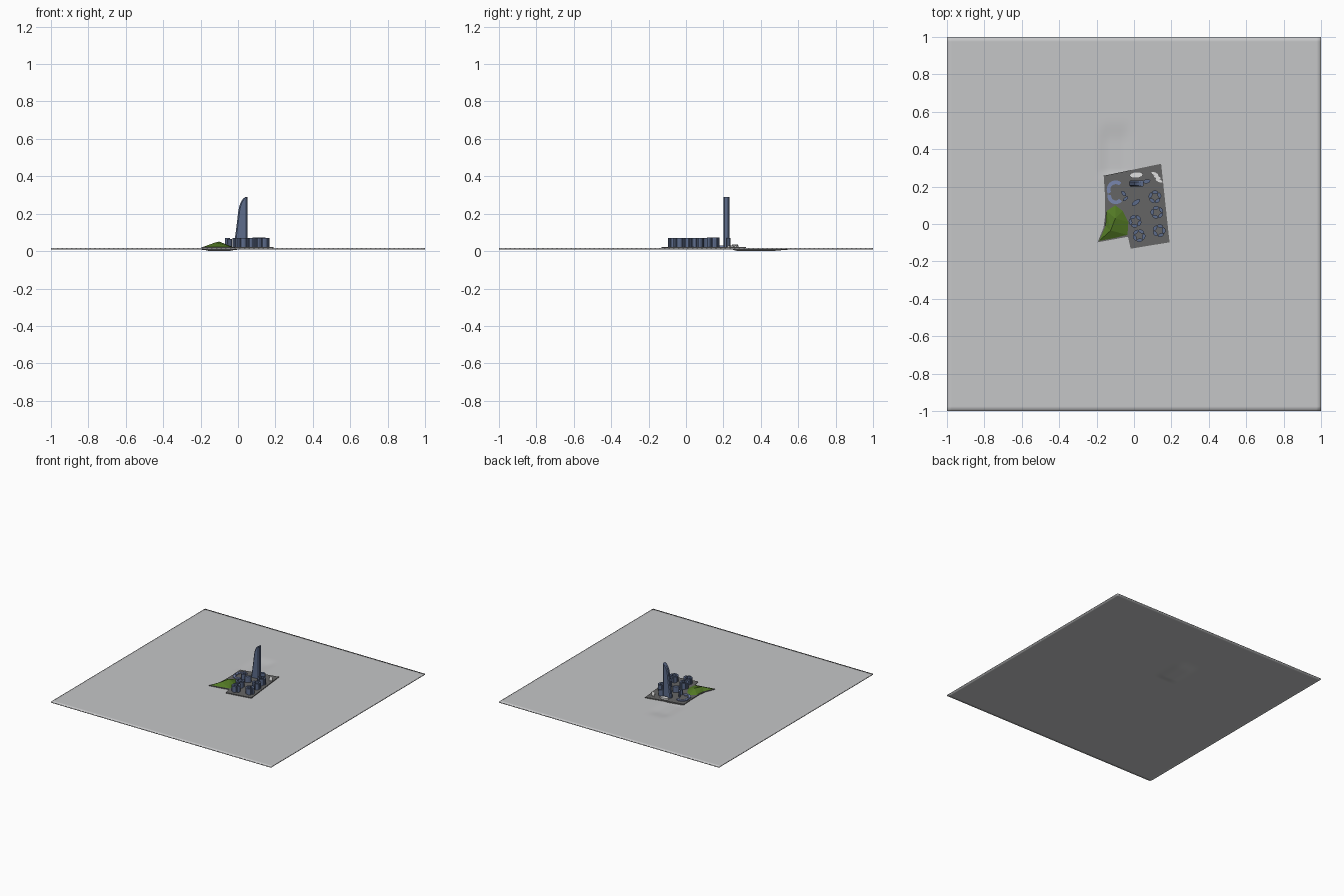
import bpy, bmesh, math
from mathutils import Vector

if "Cube" in bpy.data.objects:
    bpy.data.objects.remove(bpy.data.objects["Cube"])


def material(name, rgb):
    m = bpy.data.materials.new(name)
    m.diffuse_color = (*rgb, 1)
    m.use_nodes = True
    m.node_tree.nodes["Principled BSDF"].inputs["Base Color"].default_value = m.diffuse_color
    return m


GREY = material("pale grey ground", (0.56, 0.565, 0.575))
PAVING = material("dark grey paving", (0.13, 0.13, 0.13))
GREEN = material("grass green", (0.085, 0.19, 0.018))
BLUE = material("blue grey building", (0.11, 0.15, 0.26))
LILAC = material("lilac blue low roof", (0.19, 0.24, 0.42))
WHITE = material("white pavilion", (0.75, 0.75, 0.75))


def finish(bm, name, *mats):
    bmesh.ops.recalc_face_normals(bm, faces=bm.faces)
    mesh = bpy.data.meshes.new(name)
    bm.to_mesh(mesh)
    bm.free()
    for m in mats:
        mesh.materials.append(m)
    ob = bpy.data.objects.new(name, mesh)
    bpy.context.collection.objects.link(ob)
    return ob


def loft(bm, rings):
    """Skin a stack of closed rings and cap both ends."""
    vs = [[bm.verts.new(p) for p in ring] for ring in rings]
    n = len(vs[0])
    for a, b in zip(vs, vs[1:]):
        for i in range(n):
            bm.faces.new((a[i], a[(i + 1) % n], b[(i + 1) % n], b[i]))
    bm.faces.new(vs[0][::-1])
    return bm.faces.new(vs[-1])


def prism(bm, outline, z0, z1):
    return loft(bm, [[(x, y, z) for x, y in outline] for z in (z0, z1)])


def oval(cx, cy, a, b, deg=0, n=12):
    r = math.radians(deg)
    pts = []
    for i in range(n):
        t = 2 * math.pi * i / n
        u, v = a * math.cos(t), b * math.sin(t)
        pts.append((cx + u * math.cos(r) - v * math.sin(r),
                    cy + u * math.sin(r) + v * math.cos(r)))
    return pts


# ground sheet with a shallow sunken basin behind the site
def smooth(t):
    t = max(0, min(1, t))
    return t * t * (3 - 2 * t)


bm = bmesh.new()
N = 80
bmesh.ops.create_grid(bm, x_segments=N, y_segments=N, size=1)
for v in bm.verts:
    x, y = v.co.x, v.co.y
    dx = smooth((0.09 - abs(x + 0.10)) / 0.04)
    dy = smooth((y - 0.25) / 0.03) * smooth((0.56 - y) / 0.12)
    v.co.z = 0.016 - 0.008 * dx * dy
ground = finish(bm, "ground_sheet", GREY)
for p in ground.data.polygons:
    p.use_smooth = True
s = ground.modifiers.new("thickness", "SOLIDIFY")
s.thickness = 0.008
s.offset = -1

# site: paved rim with lawn inset
SITE = [(-0.162, 0.258), (-0.155, 0.15), (-0.155, 0.04), (-0.163, -0.02),
        (-0.195, -0.098), (-0.032, -0.068), (-0.018, -0.132),
        (0.19, -0.098), (0.145, 0.322)]
bm = bmesh.new()
top = prism(bm, SITE, 0.012, 0.022)
bmesh.ops.inset_region(bm, faces=[top], thickness=0.011, depth=0.0015)
for f in bm.faces:
    f.material_index = int(f.calc_center_median().z > 0.023)
finish(bm, "site_lawn", PAVING, GREEN)

# faceted grass hill on the west side
bm = bmesh.new()
rim = [bm.verts.new((x, y, 0.0225)) for x, y in
       [(-0.186, -0.09), (-0.11, -0.076), (-0.035, -0.058), (-0.03, 0.01),
        (-0.06, 0.07), (-0.10, 0.10), (-0.147, 0.07), (-0.152, -0.01)]]
crest = [bm.verts.new(p) for p in ((-0.125, -0.035, 0.045), (-0.10, 0.03, 0.051))]
for i in range(8):
    j = (i + 1) % 8
    a = crest[0] if i in (0, 1, 6, 7) else crest[1]
    bm.faces.new((rim[i], rim[j], a))
bm.faces.new((rim[2], crest[1], crest[0]))
bm.faces.new((rim[6], crest[0], crest[1]))
bm.faces.new(rim[::-1])
finish(bm, "grass_hill", GREEN)

# five courtyard blocks, each a ring of five rounded slabs
BLOCKS = [(0.112, 0.145, 0.073), (0.123, 0.062, 0.070), (0.006, 0.015, 0.070),
          (0.027, -0.062, 0.070), (0.134, -0.036, 0.070)]
for k, (cx, cy, h) in enumerate(BLOCKS):
    bm = bmesh.new()
    for i in range(5):
        a = 2 * math.pi * i / 5 + 0.3 + 0.25 * k
        px, py = cx + 0.025 * math.cos(a), cy + 0.025 * math.sin(a)
        prism(bm, oval(px, py, 0.0165, 0.0095, math.degrees(a) + 90, 10), 0.02, h)
    finish(bm, f"courtyard_block_{k + 1}", BLUE)

# single oval blocks
SINGLES = [(0.01, 0.115, 0.026, 0.012, 35, 0.070),
           (0.068, 0.228, 0.020, 0.011, 10, 0.070),
           (-0.055, 0.163, 0.018, 0.009, -50, 0.070),
           (-0.045, 0.135, 0.017, 0.008, 40, 0.065)]
for k, (cx, cy, a, b, deg, h) in enumerate(SINGLES):
    bm = bmesh.new()
    prism(bm, oval(cx, cy, a, b, deg), 0.02, h)
    finish(bm, f"oval_block_{k + 1}", BLUE)

# sail shaped tower: straight east side, curved west side
bm = bmesh.new()
PROFILE = [(0.02, -0.024), (0.08, -0.015), (0.15, -0.006), (0.21, 0.001),
           (0.24, 0.007), (0.262, 0.015), (0.278, 0.025), (0.287, 0.036),
           (0.29, 0.044)]
rings = []
for z, left in PROFILE:
    right, w = 0.051, 0.016
    c = min(0.007, (right - left) * 0.3)
    y0, y1 = 0.216 - w, 0.216 + w
    rings.append([(x, y, z) for x, y in
                  [(left + c, y0), (right - c, y0), (right, y0 + 0.007),
                   (right, y1 - 0.007), (right - c, y1), (left + c, y1),
                   (left, y1 - 0.007), (left, y0 + 0.007)]])
loft(bm, rings)
finish(bm, "tower", BLUE)

# low curved roofs around the north-west plaza
for k, (cx, cy, r, a0, a1) in enumerate([(-0.098, 0.185, 0.038, 50, 210),
                                         (-0.098, 0.150, 0.034, 170, 320)]):
    arc = [math.radians(a0 + (a1 - a0) * i / 10) for i in range(11)]
    outline = [(cx + (r + 0.010) * math.cos(t), cy + (r + 0.010) * math.sin(t)) for t in arc]
    outline += [(cx + (r - 0.010) * math.cos(t), cy + (r - 0.010) * math.sin(t)) for t in arc[::-1]]
    bm = bmesh.new()
    prism(bm, outline, 0.02, 0.030)
    finish(bm, f"curved_low_roof_{k + 1}", LILAC)

# white pavilions along the north edge
bm = bmesh.new()
prism(bm, oval(0.012, 0.262, 0.036, 0.017, 5, 16), 0.02, 0.035)
finish(bm, "oval_pavilion", WHITE)
for k, (cx, cy) in enumerate([(0.112, 0.268), (0.124, 0.250), (0.134, 0.232)]):
    bm = bmesh.new()
    prism(bm, oval(cx, cy, 0.021, 0.008, -25, 8), 0.02, 0.030)
    finish(bm, f"small_pavilion_{k + 1}", WHITE)
